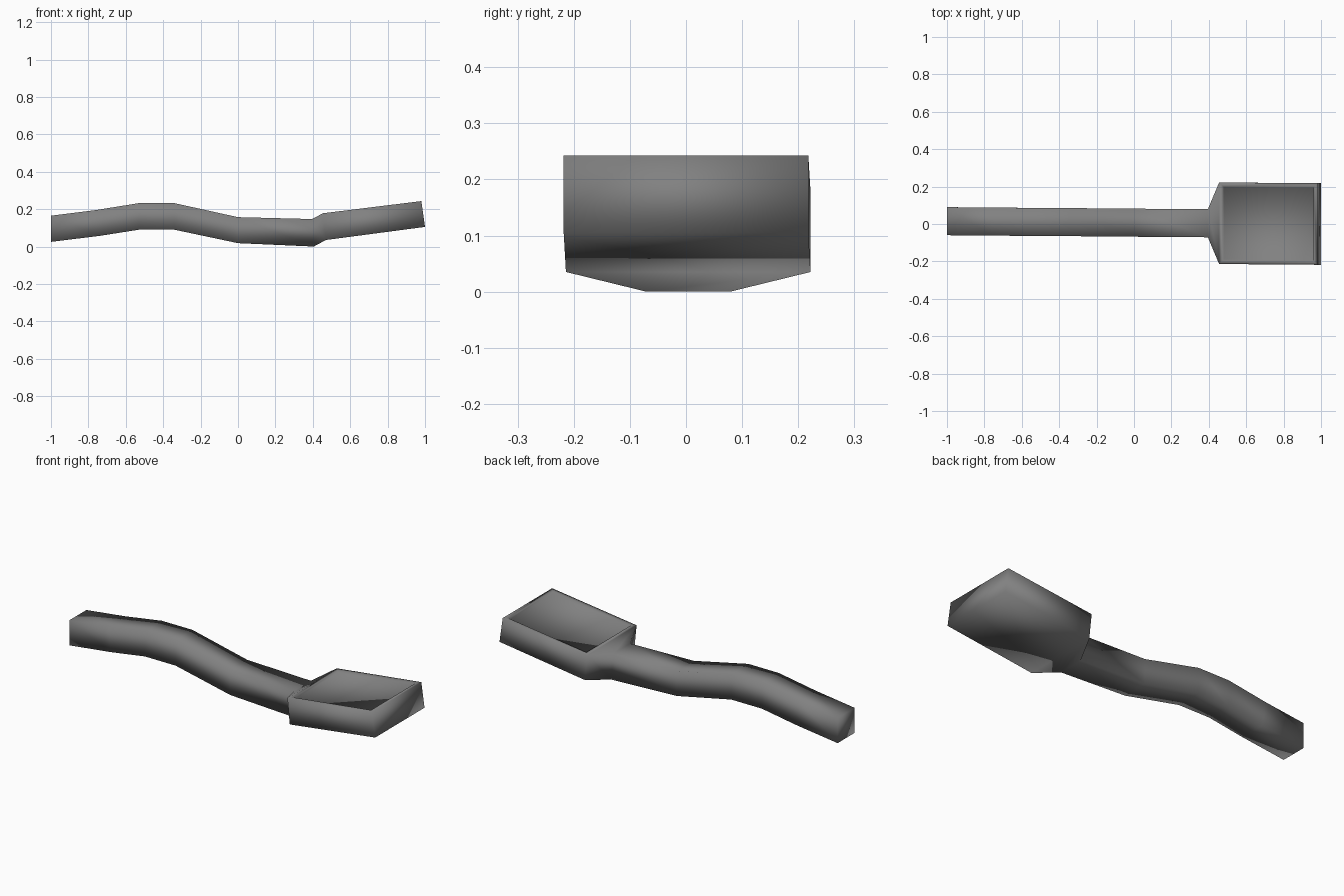
import bpy, bmesh

if "Cube" in bpy.data.objects:
    bpy.data.objects.remove(bpy.data.objects["Cube"], do_unlink=True)

grey = bpy.data.materials.new("mid grey")
grey.use_nodes = True
colour = (0.22, 0.22, 0.22, 1)
grey.diffuse_color = colour
grey.node_tree.nodes["Principled BSDF"].inputs["Base Color"].default_value = colour

# Square sections along the wavy handle and the flared head:
# x at bottom, z at bottom, x at top, z at top, centre y, half width
SECTIONS = [
    (-1.0, 0.025, -1.0, 0.165, 0.015, 0.075),
    (-0.74, 0.057, -0.76, 0.195, 0.013, 0.075),
    (-0.53, 0.09, -0.53, 0.232, 0.011, 0.075),
    (-0.34, 0.09, -0.34, 0.232, 0.01, 0.075),
    (0.0, 0.018, 0.0, 0.157, 0.007, 0.075),
    (0.405, 0.0, 0.395, 0.147, 0.004, 0.075),
    (0.47, 0.035, 0.455, 0.178, 0.004, 0.218),
    (1.0, 0.105, 0.98, 0.243, 0.0, 0.218),
]

# Handle and head as one continuous square tube
bm = bmesh.new()
rings = []
for xb, zb, xt, zt, y, w in SECTIONS:
    corners = [(xb, y - w, zb), (xb, y + w, zb), (xt, y + w, zt), (xt, y - w, zt)]
    rings.append([bm.verts.new(c) for c in corners])
for a, b in zip(rings, rings[1:]):
    for i in range(4):
        j = (i + 1) % 4
        face = bm.faces.new((a[i], a[j], b[j], b[i]))
        if i == 2:
            top = face          # the last one is the top of the head
bm.faces.new(rings[0])
bm.faces.new(rings[-1])
bmesh.ops.recalc_face_normals(bm, faces=bm.faces)

# Shallow recessed panel in the top of the head
bmesh.ops.inset_individual(bm, faces=[top], thickness=0.028, depth=0)
bmesh.ops.inset_individual(bm, faces=[top], thickness=0.006, depth=-0.012)

for face in bm.faces:
    face.smooth = True
mesh = bpy.data.meshes.new("paddle")
bm.to_mesh(mesh)
bm.free()
mesh.materials.append(grey)
paddle = bpy.data.objects.new("paddle", mesh)
bpy.context.collection.objects.link(paddle)
